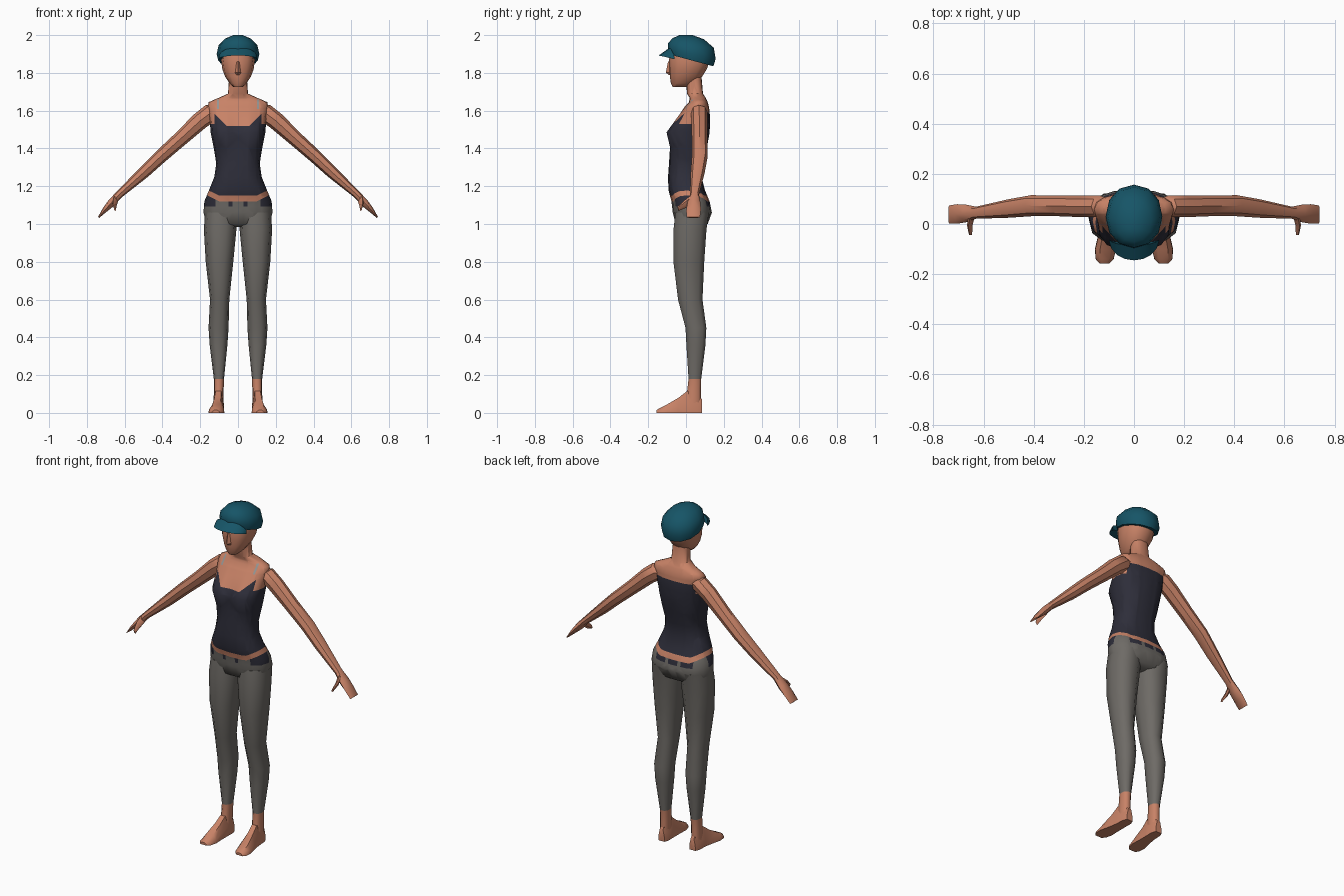
import bpy, bmesh, math
from mathutils import Vector

if "Cube" in bpy.data.objects:
    bpy.data.objects.remove(bpy.data.objects["Cube"])


def material(name, rgb):
    m = bpy.data.materials.new(name)
    m.diffuse_color = (*rgb, 1)
    m.use_nodes = True
    m.node_tree.nodes["Principled BSDF"].inputs["Base Color"].default_value = m.diffuse_color
    return m


SKIN = material("warm skin", (0.58, 0.225, 0.135))
NAVY = material("dark navy cloth", (0.027, 0.027, 0.042))
GREY = material("grey trousers", (0.155, 0.145, 0.132))
TEAL = material("teal cap", (0.008, 0.09, 0.135))
STRAP = material("light grey strap", (0.3, 0.3, 0.29))


def spow(v, e):
    return math.copysign(abs(v) ** e, v)


def ring(z, w, yf, yb, n=12, e=0.85, xc=0.0, bust=0.0, tilt=0.0):
    """Horizontal rounded section from yf (front) to yb (back)."""
    pts = []
    for i in range(n):
        a = 2 * math.pi * i / n
        x = w * spow(math.cos(a), e)
        y = (yf + yb) / 2 + (yb - yf) / 2 * spow(math.sin(a), e)
        if math.sin(a) < -0.1:
            y += bust * max(0, 1 - abs(x) / 0.07)
        pts.append((xc + x, y, z + tilt * (y - 0.03)))
    return pts


def section(c, u, v, n=8):
    """Ellipse round point c spanned by vectors u and v."""
    c, u, v = Vector(c), Vector(u), Vector(v)
    return [c + u * math.cos(2 * math.pi * i / n) + v * math.sin(2 * math.pi * i / n)
            for i in range(n)]


def loft(name, rings, mats, cuts=(), rule=None, mirror=False, angle=40):
    bm = bmesh.new()
    vs = [[bm.verts.new(p) for p in r] for r in rings]
    n = len(rings[0])
    for a, b in zip(vs, vs[1:]):
        for i in range(n):
            j = (i + 1) % n
            bm.faces.new((a[i], a[j], b[j], b[i]))
    bm.faces.new(vs[0])
    bm.faces.new(vs[-1])
    bmesh.ops.recalc_face_normals(bm, faces=bm.faces)
    for co, no in cuts:
        bmesh.ops.bisect_plane(bm, geom=bm.verts[:] + bm.edges[:] + bm.faces[:],
                               plane_co=co, plane_no=no, dist=1e-5)
    for f in bm.faces:
        f.smooth = True
        if rule:
            f.material_index = rule(f.calc_center_median())
    me = bpy.data.meshes.new(name)
    bm.to_mesh(me)
    bm.free()
    me.set_sharp_from_angle(angle=math.radians(angle))
    for m in mats:
        me.materials.append(m)
    ob = bpy.data.objects.new(name, me)
    bpy.context.collection.objects.link(ob)
    if mirror:
        ob.modifiers.new("mirror", 'MIRROR').use_mirror_merge = False
    return ob


# Torso with hips, tank top, waistband and neck: z, half width, front, back, bust
torso = [(0.985, .09, -.02, .07, 0), (1.00, .165, -.055, .115, 0),
         (1.06, .183, -.07, .137, 0), (1.12, .178, -.077, .125, 0),
         (1.18, .153, -.093, .10, 0), (1.25, .125, -.095, .082, 0),
         (1.32, .115, -.09, .09, 0), (1.40, .128, -.09, .11, .005),
         (1.485, .145, -.112, .125, .028), (1.56, .15, -.055, .128, .008),
         (1.62, .16, -.008, .122, 0), (1.645, .155, .015, .115, 0),
         (1.667, .105, .02, .105, 0), (1.69, .053, .005, .09, 0),
         (1.78, .047, 0, .082, 0)]


def torso_rule(c):
    ax, front = abs(c.x), c.y < 0.04
    rise = 0.5 * max(0, ax - 0.1)
    if c.z < 1.12 + rise:
        belt = (ax > .12 or .03 < ax < .05) if front else (ax < .03 or .05 < ax < .12)
        return 1 if c.z > 1.092 and belt else 2
    if c.z < 1.15 + rise:
        return 0
    if c.z < 1.53:
        neck = max(1.52, 1.46 + ax) if front else 9
        return 1 if c.z < neck else 0
    if front and c.z > 1.61 and c.z < 1.66 and .1 < ax < .112:
        return 3
    if ax > .125:
        return 0
    if front:
        return 1 if c.z < min(1.46 + ax, 1.585) else 0
    return 1 if c.z < 1.59 else 0


cuts = [((0, 0, z), (0, 0, 1)) for z in (1.092, 1.12, 1.15, 1.52, 1.53, 1.585, 1.59, 1.61, 1.66)]
cuts += [((0, .04, 0), (0, 1, 0))]
for s in (-1, 1):
    cuts += [((s * x, 0, 0), (1, 0, 0)) for x in (.03, .05, .1, .112, .12, .125)]
    cuts += [((0, 0, 1.46), (-s, 0, 1)), ((s * .1, 0, 1.12), (-s * .5, 0, 1)),
             ((s * .1, 0, 1.15), (-s * .5, 0, 1))]
loft("torso", [ring(z, w, f, b, 16, .82, bust=k) for z, w, f, b, k in torso],
     [SKIN, NAVY, GREY, STRAP], cuts, torso_rule, angle=60)

# Head
loft("head", [ring(*r) for r in [
    (1.725, .025, -.07, .0), (1.745, .045, -.08, .05), (1.78, .068, -.085, .085),
    (1.82, .083, -.088, .11), (1.87, .09, -.09, .128), (1.93, .08, -.075, .12)]],
    [SKIN], angle=50)

# Nose
loft("nose", [section((0, y, z), (w, 0, 0), (0, d, 0), 4) for y, z, w, d in [
    (-.08, 1.79, .012, .012), (-.088, 1.802, .015, .019), (-.087, 1.86, .007, .008)]], [SKIN])

# Cap crown, tilted down at the back
loft("cap_crown", [ring(z, w, f, b, 12, .95, tilt=t) for z, w, f, b, t in [
    (1.866, .105, -.09, .145, -.27), (1.90, .113, -.096, .157, -.2),
    (1.945, .103, -.094, .147, -.1), (1.98, .07, -.072, .095, -.03),
    (2.0, .025, -.035, .035, 0)]], [TEAL], angle=50)

# Cap brim: side-to-side row of wedge sections
brim = []
for i in range(9):
    a = math.radians(-84 + 21 * i)
    s, c = math.sin(a), math.cos(a)
    brim.append([(.1 * s, -.06 - .025 * c, 1.89 + .045 * c),
                 (.1 * s, -.062 - .083 * c, 1.874 + .018 * c),
                 (.1 * s, -.06 - .015 * c, 1.87 + .025 * c)])
loft("cap_brim", brim, [TEAL], angle=50)

# Arms and hands: x, y, z, thickness, depth
D = Vector((1, 0, 1)).normalized()
arm = [(.11, .07, 1.60, .035, .035), (.135, .07, 1.595, .05, .043), (.20, .07, 1.547, .047, .043),
       (.30, .072, 1.455, .04, .041), (.41, .073, 1.357, .036, .042),
       (.50, .062, 1.272, .032, .037), (.63, .045, 1.155, .02, .024),
       (.67, .042, 1.112, .021, .035), (.705, .04, 1.075, .014, .039),
       (.738, .038, 1.035, .004, .036)]
loft("arms", [section((x, y, z), D * t, (0, d, 0)) for x, y, z, t, d in arm], [SKIN], mirror=True)

# Thumbs
loft("thumbs", [section(c, D * r, (0, 0.3 * r, -r), 6) for c, r in [
    ((.648, .03, 1.13), .018), ((.655, -.005, 1.105), .016), ((.652, -.042, 1.08), .009)]],
    [SKIN], mirror=True)

# Legs: trousers down to the hem, bare ankles below
leg = [(1.06, .085, -.06, .125, .09), (.97, .086, -.07, .112, .0945), (.8, .073, -.07, .1, .098),
       (.6, .051, -.045, .09, .097), (.45, .053, -.005, .11, .103), (.36, .047, 0, .105, .103),
       (.18, .027, .012, .082, .101), (.12, .026, .005, .08, .102), (.05, .026, .0, .08, .103)]
loft("legs", [ring(z, w, f, b, 10, .85, xc) for z, w, f, b, xc in leg],
     [SKIN, GREY], rule=lambda c: int(c.z > .18), mirror=True, angle=50)

# Feet: sections from heel to toe: y, centre x, half width, height
foot = []
for y, xc, w, h in [(.086, .102, .02, .07), (.06, .102, .029, .1), (.005, .104, .03, .115),
                    (-.04, .108, .034, .08), (-.1, .114, .042, .045), (-.14, .117, .036, .025),
                    (-.157, .118, .02, .014)]:
    foot.append([(xc - w, y, 0), (xc + w, y, 0), (xc + w * .95, y, h * .4),
                 (xc + w * .5, y, h), (xc - w * .5, y, h), (xc - w * .95, y, h * .45)])
loft("feet", foot, [SKIN], mirror=True, angle=45)
